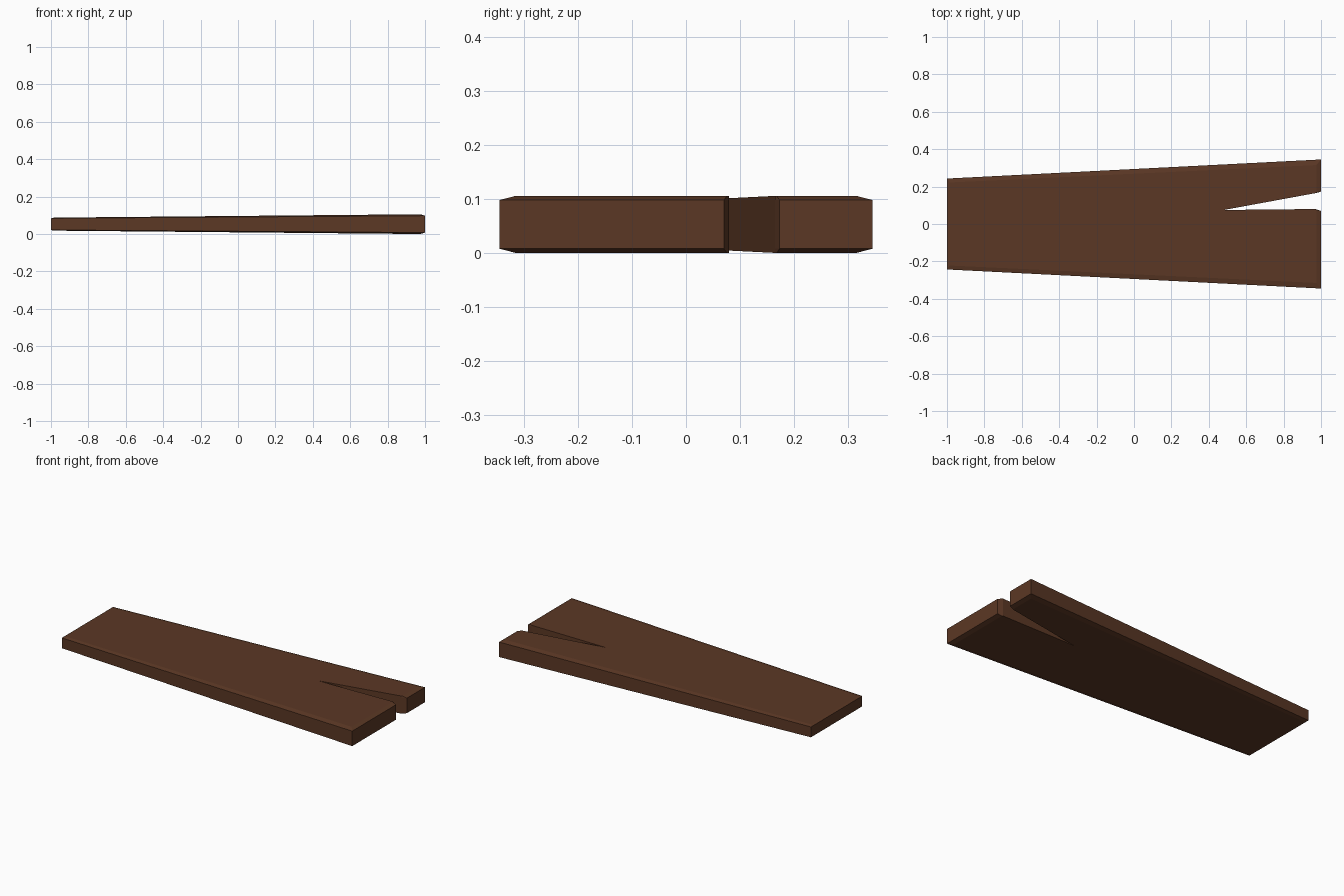
import bpy, bmesh

if "Cube" in bpy.data.objects:
    bpy.data.objects.remove(bpy.data.objects["Cube"])

MID = 0.0545  # centre height of the plank

wood = bpy.data.materials.new("dark brown wood")
wood.diffuse_color = (0.105, 0.039, 0.018, 1)
wood.use_nodes = True
wood.node_tree.nodes["Principled BSDF"].inputs["Base Color"].default_value = wood.diffuse_color

# Plan outline at the sides, and the slightly inset outline of top and bottom
# (crack points are the same in both, so the split walls are vertical)
side = [(-1, -.243), (1, -.345), (1, .07), (.97, .08), (.48, .075),
        (.97, .165), (1, .173), (1, .345), (-1, .243)]
flat = [(-.985, -.222), (.975, -.315), (.975, .076), (.97, .08), (.48, .075),
        (.97, .165), (.975, .168), (.975, .315), (-.985, .222)]


def side_half(x):
    return 0.038 + 0.007 * x


def flat_half(x):
    return 0.0438 + 0.0092 * x


bm = bmesh.new()


def ring(points, half, sign):
    return [bm.verts.new((x, y, MID + sign * half(x))) for x, y in points]


# Four stacked outlines: bottom, lower side, upper side, top
rings = [ring(flat, flat_half, -1), ring(side, side_half, -1),
         ring(side, side_half, 1), ring(flat, flat_half, 1)]
n = len(side)
for low, high in zip(rings, rings[1:]):
    for i in range(n):
        j = (i + 1) % n
        bm.faces.new((low[i], low[j], high[j], high[i]))
bm.faces.new(rings[-1])
bm.faces.new(rings[0][::-1])
# Rest the underside exactly on the floor
lowest = min(v.co.z for v in bm.verts)
bmesh.ops.translate(bm, verts=bm.verts, vec=(0, 0, -lowest))
bmesh.ops.recalc_face_normals(bm, faces=bm.faces)

mesh = bpy.data.meshes.new("split_plank")
bm.to_mesh(mesh)
bm.free()
mesh.materials.append(wood)
plank = bpy.data.objects.new("split_plank", mesh)
bpy.context.collection.objects.link(plank)
